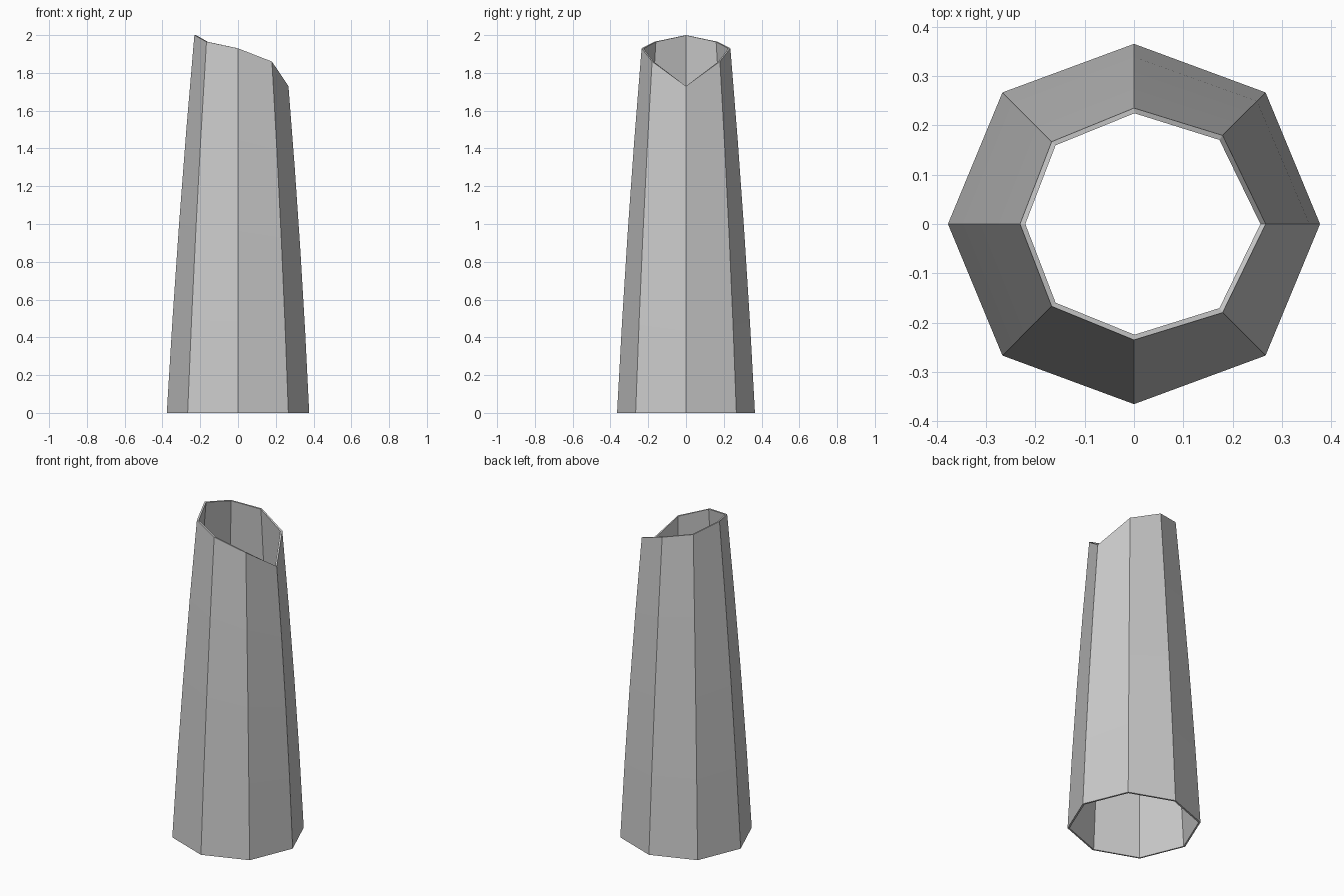
import bpy, bmesh, math

if "Cube" in bpy.data.objects:
    bpy.data.objects.remove(bpy.data.objects["Cube"])

SIDES = 8
WALL = 0.01
# Rim height and outer radius from the +x corner round to the -x corner
rim = [(1.73, 0.267), (1.86, 0.254), (1.93, 0.235), (1.965, 0.236), (2.0, 0.231)]
steps = [0, 0.25, 0.5, 0.75, 1]
bulge = 0.008


def corner(i, t):
    """Point on corner edge i at fraction t of its height."""
    a = 2 * math.pi * i / SIDES
    h, top_r = rim[min(i, SIDES - i)]
    base_r = 0.365 if i % 4 == 2 else 0.377
    r = base_r + (top_r - base_r) * t + bulge * 4 * t * (1 - t)
    return (r * math.cos(a), r * math.sin(a), h * t)


# Tapered octagonal shell with a slanted top cut
bm = bmesh.new()
rings = [[bm.verts.new(corner(i, t)) for i in range(SIDES)] for t in steps]
for lo, hi in zip(rings, rings[1:]):
    for i in range(SIDES):
        j = (i + 1) % SIDES
        bm.faces.new((lo[i], lo[j], hi[j], hi[i]))
mesh = bpy.data.meshes.new("hollow_column")
bm.to_mesh(mesh)
bm.free()
column = bpy.data.objects.new("hollow_column", mesh)
bpy.context.collection.objects.link(column)

# Thin wall, open at both ends
wall = column.modifiers.new("wall", 'SOLIDIFY')
wall.thickness = WALL
wall.offset = -1
wall.use_even_offset = True
